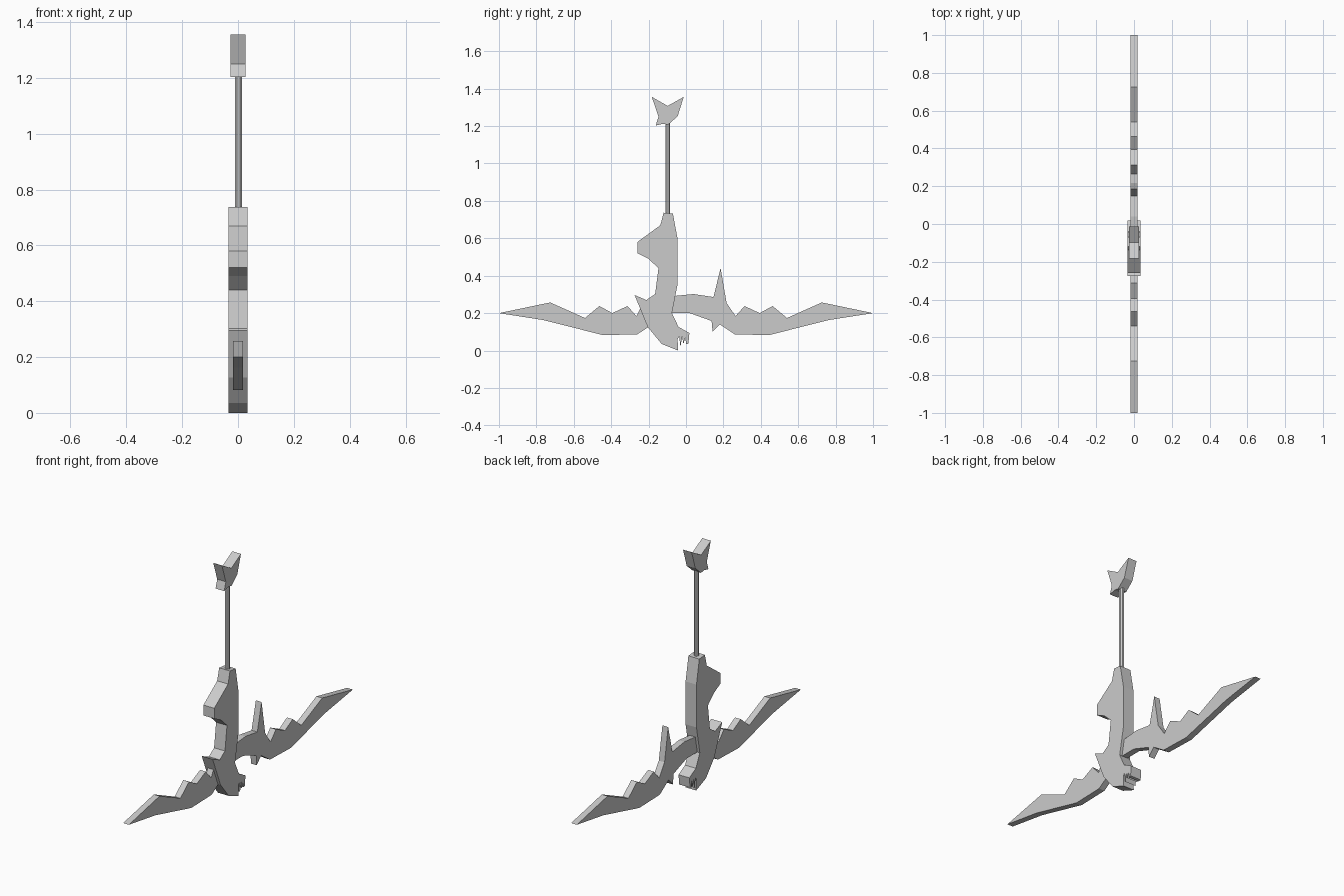
import bpy, bmesh, math


def plate(name, pts, half, cx=0.0):
    """Extrude a (y, z) outline symmetrically along x."""
    bm = bmesh.new()
    face = bm.faces.new([bm.verts.new((cx - half, y, z)) for y, z in pts])
    ext = bmesh.ops.extrude_face_region(bm, geom=[face])
    moved = [v for v in ext["geom"] if isinstance(v, bmesh.types.BMVert)]
    bmesh.ops.translate(bm, verts=moved, vec=(2 * half, 0, 0))
    bmesh.ops.recalc_face_normals(bm, faces=bm.faces[:])
    # clean triangulation of the concave sides
    bmesh.ops.triangulate(bm, faces=[f for f in bm.faces if len(f.verts) > 4])
    me = bpy.data.meshes.new(name)
    bm.to_mesh(me)
    bm.free()
    ob = bpy.data.objects.new(name, me)
    bpy.context.collection.objects.link(ob)
    return ob


# central body with brow, beak and clawed foot
plate("body", [
    (-0.12, 0.737), (-0.07, 0.732), (-0.045, 0.597), (-0.045, 0.355),
    (-0.075, 0.2), (-0.04, 0.126), (0.018, 0.094), (0.013, 0.037),
    (0.0, 0.034), (-0.003, 0.07), (-0.014, 0.035), (-0.02, 0.075),
    (-0.03, 0.02), (-0.036, 0.075), (-0.045, 0.06), (-0.042, 0.0),
    (-0.13, 0.035), (-0.205, 0.126), (-0.275, 0.297), (-0.212, 0.27),
    (-0.165, 0.302), (-0.147, 0.44), (-0.2, 0.49), (-0.26, 0.521),
    (-0.26, 0.58), (-0.137, 0.67)], 0.034)

# shared jagged blade edge, from the top root out to the tip and back
edge = [(0.265, 0.184), (0.313, 0.238), (0.394, 0.2), (0.463, 0.238),
        (0.54, 0.174), (0.726, 0.257), (1.0, 0.2), (0.763, 0.163),
        (0.442, 0.082), (0.26, 0.087)]

# front blade, its root buried in the body
plate("front_blade", [(-0.19, 0.2), (-0.243, 0.227)]
      + [(-y, z) for y, z in edge] + [(-0.19, 0.132)], 0.018)

# rear blade with arched neck and tall spike
plate("rear_blade", [(-0.08, 0.29), (0.04, 0.302), (0.147, 0.286),
                     (0.185, 0.441), (0.217, 0.254)] + edge
      + [(0.18, 0.14), (0.142, 0.1), (0.137, 0.158), (0.02, 0.2),
         (-0.08, 0.2)], 0.018)

# thin shaft
bpy.ops.mesh.primitive_cylinder_add(vertices=8, radius=0.0135, depth=0.53,
                                    location=(0.002, -0.097, 0.97),
                                    rotation=(0, 0, math.radians(22.5)))
bpy.context.object.name = "shaft"

# forked end piece
plate("forked_tip", [(-0.183, 1.356), (-0.098, 1.308), (-0.012, 1.356),
                     (-0.045, 1.252), (-0.095, 1.208), (-0.125, 1.212), (-0.162, 1.203),
                     (-0.147, 1.25)], 0.027)
